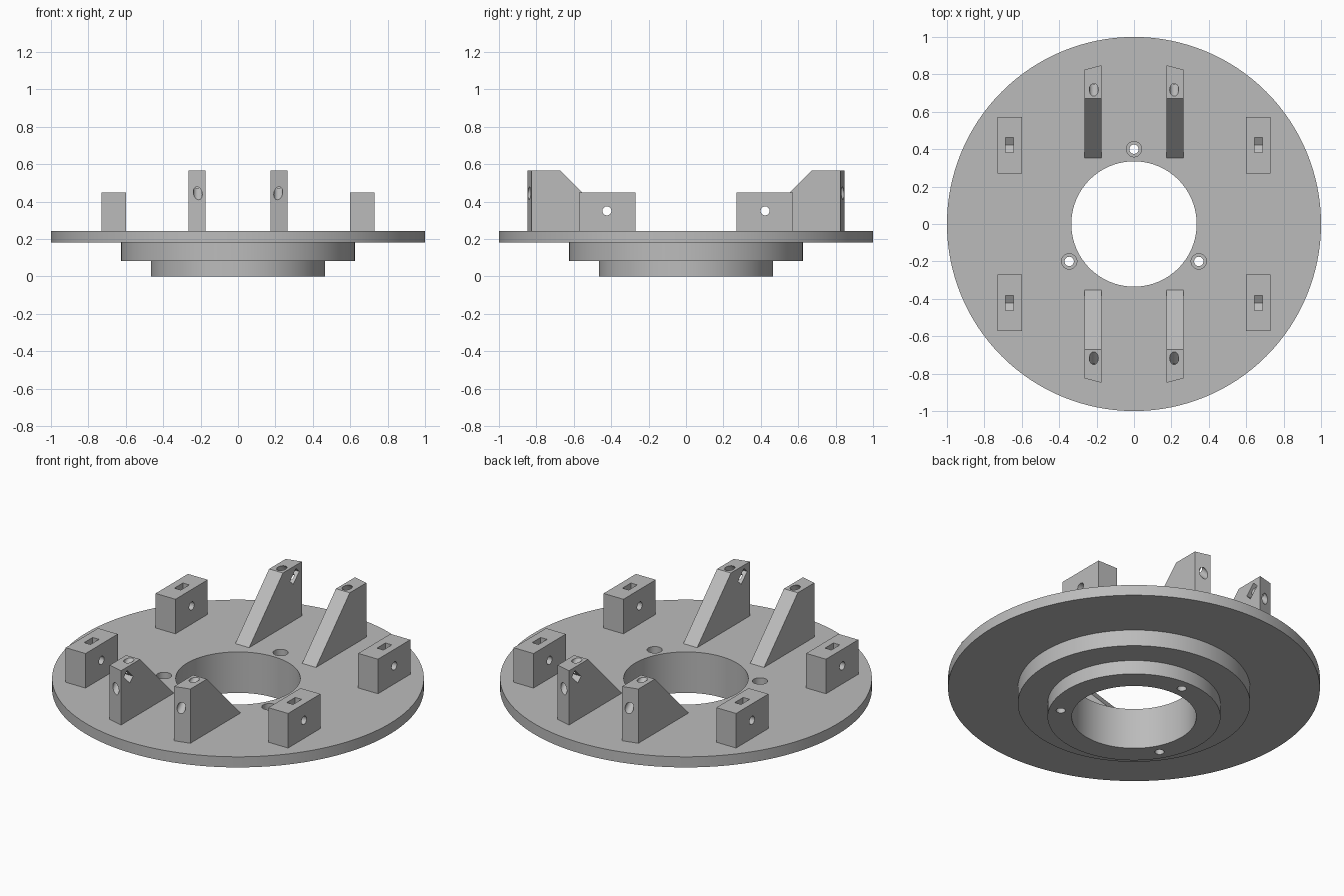
import bpy, bmesh, math
from mathutils import Vector, Matrix

if "Cube" in bpy.data.objects:
    bpy.data.objects.remove(bpy.data.objects["Cube"])

grey = bpy.data.materials.new("light_grey")
grey.diffuse_color = (0.5, 0.5, 0.5, 1)
grey.use_nodes = True
grey.node_tree.nodes["Principled BSDF"].inputs["Base Color"].default_value = grey.diffuse_color


def make(name, bm):
    bmesh.ops.recalc_face_normals(bm, faces=bm.faces)
    me = bpy.data.meshes.new(name)
    bm.to_mesh(me)
    bm.free()
    ob = bpy.data.objects.new(name, me)
    bpy.context.collection.objects.link(ob)
    me.materials.append(grey)
    return ob


def prism(name, points, offset):
    """Extrude a flat polygon by an offset vector."""
    bm = bmesh.new()
    face = bm.faces.new([bm.verts.new(p) for p in points])
    new = bmesh.ops.extrude_face_region(bm, geom=[face])["geom"]
    bmesh.ops.translate(bm, vec=offset,
                        verts=[v for v in new if isinstance(v, bmesh.types.BMVert)])
    return make(name, bm)


def rod(name, centre, axis, radius, length, sides=32):
    bm = bmesh.new()
    turn = Vector(axis).to_track_quat('Z', 'Y').to_matrix().to_4x4()
    bmesh.ops.create_cone(bm, cap_ends=True, segments=sides, radius1=radius,
                          radius2=radius, depth=length,
                          matrix=Matrix.Translation(centre) @ turn)
    return make(name, bm)


def cut(ob, cutters):
    bpy.context.view_layer.objects.active = ob
    for c in cutters:
        mod = ob.modifiers.new("cut", 'BOOLEAN')
        mod.operation, mod.solver, mod.object = 'DIFFERENCE', 'EXACT', c
        bpy.ops.object.modifier_apply(modifier=mod.name)
        bpy.data.objects.remove(c)


def smooth(ob):
    bpy.ops.object.select_all(action='DESELECT')
    ob.select_set(True)
    bpy.context.view_layer.objects.active = ob
    bpy.ops.object.shade_smooth_by_angle(angle=math.radians(25))


def nut_pocket(centre, open_dir, axis, radius, thick, reach):
    """Hexagonal nut seat, pointed at the closed end, open along open_dir."""
    c, u, a = Vector(centre), Vector(open_dir).normalized(), Vector(axis).normalized()
    w = a.cross(u) * radius * math.sqrt(3) / 2
    c = c - a * thick / 2
    pts = [c + u * reach - w, c - u * radius / 2 - w, c - u * radius,
           c - u * radius / 2 + w, c + u * reach + w]
    return prism("nut_cutter", pts, a * thick)


# Stepped flange with a central bore, turned from its profile
profile = [(0.335, 0), (0.465, 0), (0.465, 0.083), (0.625, 0.083),
           (0.625, 0.18), (1, 0.18), (1, 0.243), (0.335, 0.243)]
N = 128
bm = bmesh.new()
rings = [[bm.verts.new((r * math.cos(t), r * math.sin(t), z)) for r, z in profile]
         for t in (2 * math.pi * i / N for i in range(N))]
for i in range(N):
    a, b = rings[i], rings[(i + 1) % N]
    for j in range(len(profile)):
        k = (j + 1) % len(profile)
        bm.faces.new((a[j], b[j], b[k], a[k]))
flange = make("stepped_flange", bm)

# Three counterbored screw holes
for deg in (90, 210, 330):
    x, y = 0.4 * math.cos(math.radians(deg)), 0.4 * math.sin(math.radians(deg))
    cut(flange, [rod("hole_cutter", (x, y, 0.12), (0, 0, 1), 0.025, 0.4),
                 rod("head_cutter", (x, y, 0.24), (0, 0, 1), 0.041, 0.2)])
smooth(flange)

for sx, side in ((-1, "left"), (1, "right")):
    for sy, end in ((-1, "front"), (1, "back")):
        # Mounting block: cross hole and a nut slot open at the top
        block = prism(f"{end}_{side}_block",
                      [(sx * x, sy * y, 0.24) for x, y in
                       ((0.6, 0.27), (0.73, 0.27), (0.73, 0.573), (0.6, 0.573))],
                      (0, 0, 0.208))
        mid = (sx * 0.665, sy * 0.423, 0.35)
        cut(block, [rod("hole_cutter", mid, (1, 0, 0), 0.024, 0.4),
                    nut_pocket(mid, (0, 0, 1), (1, 0, 0), 0.046, 0.042, 0.2)])
        smooth(block)

        # Sloped bracket: its outer end is square to the flange radius
        bracket = prism(f"{end}_{side}_bracket",
                        [(sx * 0.174, sy * y, z) for y, z in
                         ((0.35, 0.24), (0.9, 0.24), (0.9, 0.565), (0.67, 0.565))],
                        (sx * 0.091, 0, 0))
        trim = prism("end_cutter",
                     [(sx * x, sy * y, 0.1) for x, y in
                      ((0.1, 0.868), (0.35, 0.803), (0.35, 1.1), (0.1, 1.1))],
                     (0, 0, 0.7))
        # Angled hole from the top to the outer end, with a nut slot on the inner side
        axis = (0, sy, -1)
        mid = (sx * 0.215, sy * 0.779, 0.503)
        cut(bracket, [trim, rod("hole_cutter", mid, axis, 0.024, 0.4),
                      nut_pocket(mid, (-sx, 0, 0), axis, 0.046, 0.042, 0.1)])
        smooth(bracket)
